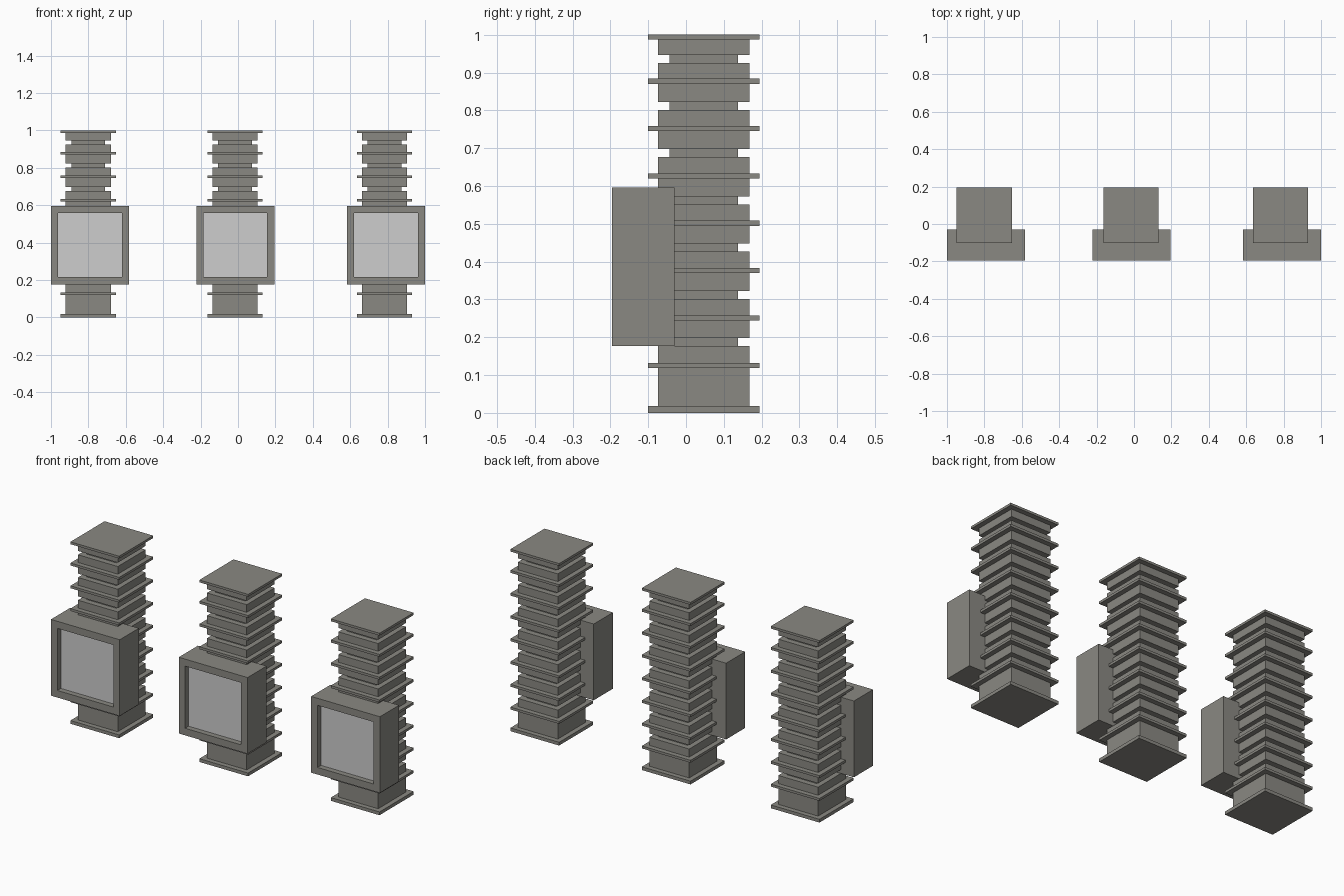
import bpy, bmesh

if "Cube" in bpy.data.objects:
    bpy.data.objects.remove(bpy.data.objects["Cube"])

def material(name, rgb):
    m = bpy.data.materials.new(name)
    m.diffuse_color = (*rgb, 1.0)
    m.use_nodes = True
    m.node_tree.nodes["Principled BSDF"].inputs["Base Color"].default_value = m.diffuse_color
    return m

CASING = material("warm grey casing", (0.255, 0.25, 0.225))
GLASS = material("pale grey screen", (0.61, 0.61, 0.61))

def make_object(name, bm, mats):
    bmesh.ops.recalc_face_normals(bm, faces=bm.faces)
    mesh = bpy.data.meshes.new(name)
    bm.to_mesh(mesh)
    bm.free()
    for m in mats:
        mesh.materials.append(m)
    ob = bpy.data.objects.new(name, mesh)
    bpy.context.collection.objects.link(ob)
    return ob

def stepped_tower(name, cx, cy):
    """Square column lofted through (half width, height) steps."""
    flange, body, neck = 0.148, 0.121, 0.09
    steps = [(flange, 0), (flange, 0.018), (body, 0.018)]
    for k in range(7):
        z = 0.119 + 0.1252 * k
        n = 0.177 + 0.1248 * k
        steps += [(body, z), (flange, z), (flange, z + 0.0135), (body, z + 0.0135),
                  (body, n), (neck, n), (neck, n + 0.021), (body, n + 0.021)]
    steps += [(body, 0.987), (flange, 0.987), (flange, 1.0)]
    bm = bmesh.new()
    rings = [[bm.verts.new((cx + sx * h, cy + sy * h, z))
              for sx, sy in ((-1, -1), (1, -1), (1, 1), (-1, 1))] for h, z in steps]
    for a, b in zip(rings, rings[1:]):
        for i in range(4):
            j = (i + 1) % 4
            bm.faces.new((a[i], a[j], b[j], b[i]))
    bm.faces.new(rings[0][::-1])
    bm.faces.new(rings[-1])
    return make_object(name, bm, [CASING])

def display_box(name, cx):
    """Box with a recessed screen cut into its front face."""
    half, front, back, z0, z1 = 0.209, -0.196, -0.03, 0.177, 0.596
    recess = 0.03
    bm = bmesh.new()
    bmesh.ops.create_cube(bm, size=1)
    bmesh.ops.scale(bm, vec=(2 * half, back - front, z1 - z0), verts=bm.verts)
    bmesh.ops.translate(bm, vec=(cx, (front + back) / 2, (z0 + z1) / 2), verts=bm.verts)
    face = min(bm.faces, key=lambda f: f.calc_center_median().y)
    bmesh.ops.inset_region(bm, faces=[face], thickness=0.055)
    side = bmesh.ops.extrude_discrete_faces(bm, faces=[face])["faces"][0]
    bmesh.ops.translate(bm, vec=(0, recess, 0), verts=side.verts)
    side.material_index = 1
    return make_object(name, bm, [CASING, GLASS])

# three columns, each with a display box on its front
for label, tower_x, box_x in (("left", -0.8, -0.791), ("middle", -0.016, -0.014),
                              ("right", 0.783, 0.791)):
    stepped_tower(label + "_tower", tower_x, 0.047)
    display_box(label + "_display", box_x)
